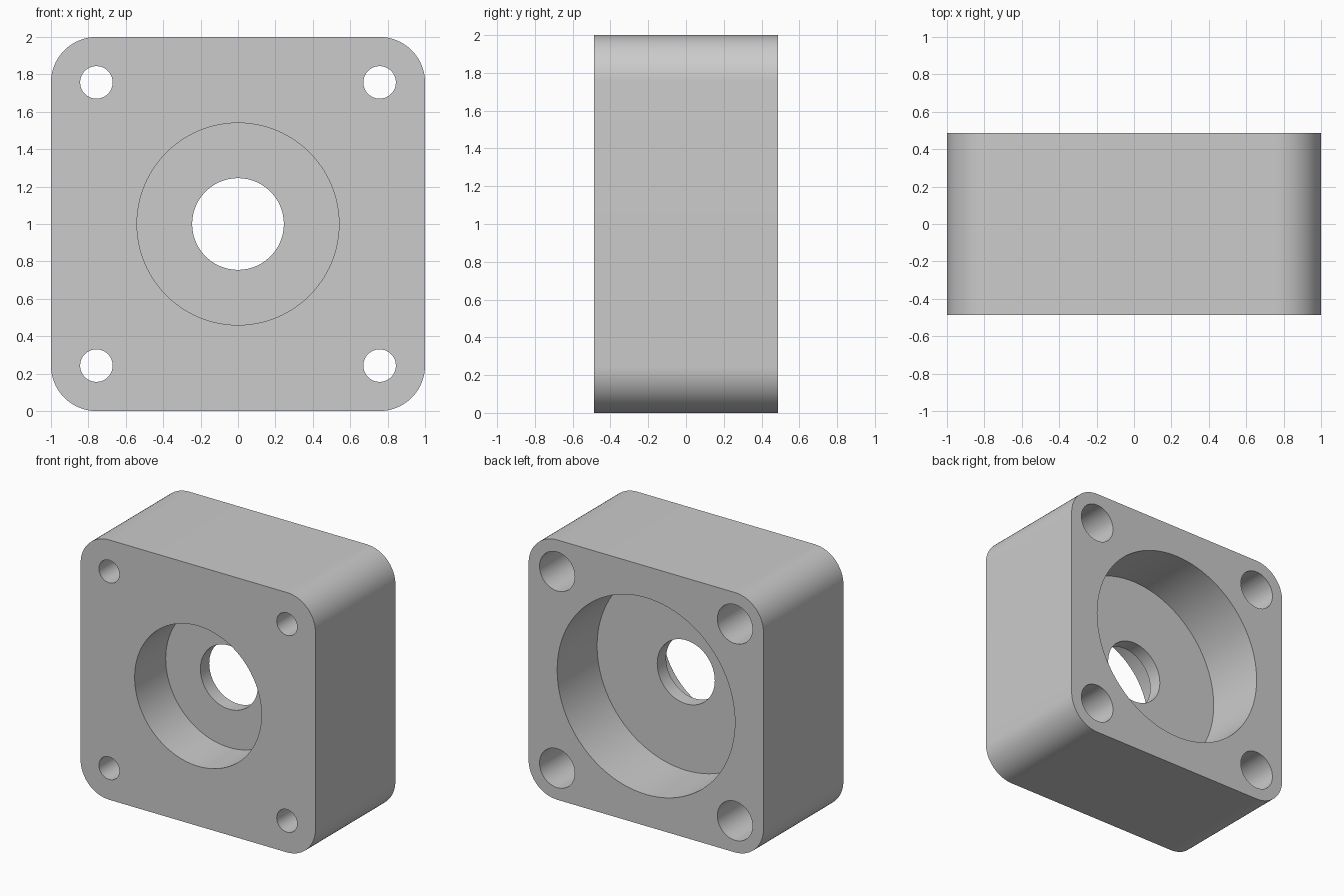
import bpy, bmesh, math
from mathutils import Matrix

if "Cube" in bpy.data.objects:
    bpy.data.objects.remove(bpy.data.objects["Cube"], do_unlink=True)

FRONT, BACK = -0.486, 0.486
MID = 1.0             # height of the centre axis
CORNER = 0.243        # outer corner radius
BOLT = 0.757          # bolt offset from the centre axis

grey = bpy.data.materials.new("plain_grey")
grey.use_nodes = True
colour = (0.6, 0.6, 0.6, 1)
grey.diffuse_color = colour
grey.node_tree.nodes["Principled BSDF"].inputs["Base Color"].default_value = colour


def to_object(bm, name):
    bmesh.ops.recalc_face_normals(bm, faces=bm.faces)
    mesh = bpy.data.meshes.new(name)
    bm.to_mesh(mesh)
    bm.free()
    mesh.materials.append(grey)
    obj = bpy.data.objects.new(name, mesh)
    bpy.context.collection.objects.link(obj)
    return obj


def stepped_cutter(name, x, z, profile, sides):
    """Turn a (radius, y) profile around an axis parallel to y."""
    bm = bmesh.new()
    rings = []
    for r, y in profile:
        angles = [math.tau * i / sides for i in range(sides)]
        rings.append([bm.verts.new((x + r * math.cos(a), y, z + r * math.sin(a)))
                      for a in angles])
    for a, b in zip(rings, rings[1:]):
        for i in range(sides):
            j = (i + 1) % sides
            bm.faces.new((a[i], a[j], b[j], b[i]))
    bm.faces.new(rings[0])
    bm.faces.new(rings[-1])
    obj = to_object(bm, name)
    obj.hide_render = True
    return obj


# Block with four rounded corners
bm = bmesh.new()
bmesh.ops.create_cube(bm, size=1, matrix=Matrix.Translation((0, 0, MID))
                      @ Matrix.Diagonal((2, BACK - FRONT, 2, 1)))
depth_edges = [e for e in bm.edges if abs(e.verts[0].co.y - e.verts[1].co.y) > 0.1]
bmesh.ops.bevel(bm, geom=depth_edges, offset=CORNER, segments=16,
                profile=0.5, affect='EDGES')
housing = to_object(bm, "housing_block")

# Central bore: front pocket, thin web with shaft hole, wide back pocket
web_front, web_back = FRONT + 0.378, BACK - 0.486
cutters = [stepped_cutter("centre_bore_cutter", 0, MID, [
    (0.54, FRONT - 0.1), (0.54, web_front), (0.245, web_front),
    (0.245, web_back), (0.757, web_back), (0.757, BACK + 0.1)], 96)]

# Bolt holes, counterbored from the back
for x in (-BOLT, BOLT):
    for z in (MID - BOLT, MID + BOLT):
        cutters.append(stepped_cutter("bolt_hole_cutter", x, z, [
            (0.087, FRONT - 0.1), (0.087, web_back),
            (0.15, web_back), (0.15, BACK + 0.1)], 48))

# Cut the bores and tidy up
bpy.ops.object.select_all(action='DESELECT')
housing.select_set(True)
bpy.context.view_layer.objects.active = housing
for cutter in cutters:
    mod = housing.modifiers.new("bore", 'BOOLEAN')
    mod.operation = 'DIFFERENCE'
    mod.solver = 'EXACT'
    mod.object = cutter
    bpy.ops.object.modifier_apply(modifier=mod.name)
    bpy.data.objects.remove(cutter, do_unlink=True)

bpy.ops.object.shade_smooth_by_angle(angle=math.radians(30))
